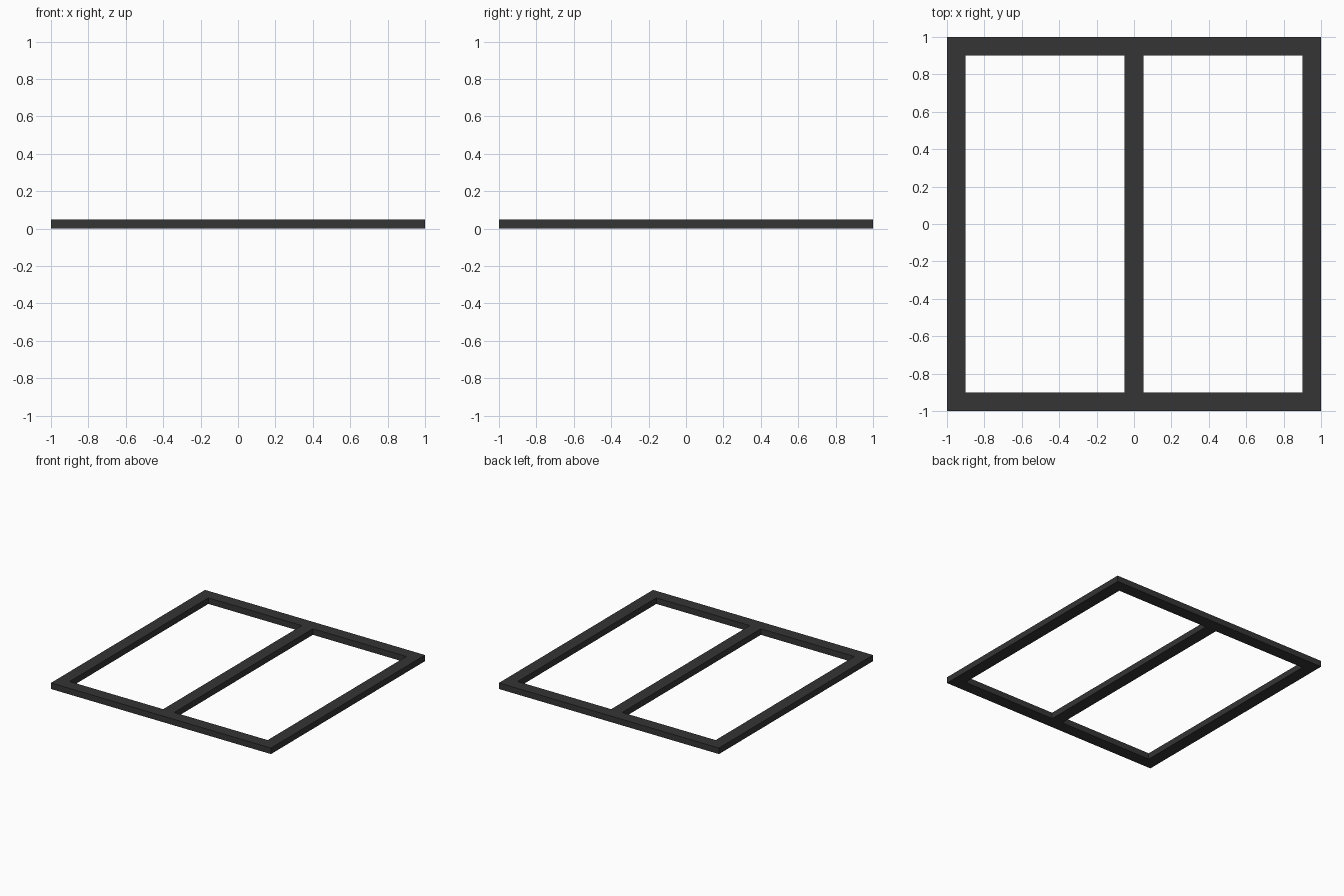
import bpy

if "Cube" in bpy.data.objects:
    bpy.data.objects.remove(bpy.data.objects["Cube"])

HALF, WIDTH, THICK = 1.0, 0.1, 0.05

mat = bpy.data.materials.new("charcoal")
mat.diffuse_color = (0.035, 0.035, 0.035, 1)
mat.use_nodes = True
mat.node_tree.nodes["Principled BSDF"].inputs["Base Color"].default_value = mat.diffuse_color


def bar(name, x, y, sx, sy):
    """Flat box bar standing on z = 0."""
    bpy.ops.mesh.primitive_cube_add(size=1, location=(x, y, THICK / 2))
    ob = bpy.context.object
    ob.name = name
    ob.scale = (sx, sy, THICK)
    bpy.ops.object.transform_apply(location=False, rotation=False, scale=True)
    ob.data.materials.append(mat)


edge = HALF - WIDTH / 2
inner = 2 * (HALF - WIDTH)

# full-length front and back rails
bar("front_rail", 0, -edge, 2 * HALF, WIDTH)
bar("back_rail", 0, edge, 2 * HALF, WIDTH)

# side rails and centre bar butt between them
for name, x in (("left_rail", -edge), ("centre_bar", 0), ("right_rail", edge)):
    bar(name, x, 0, WIDTH, inner)
